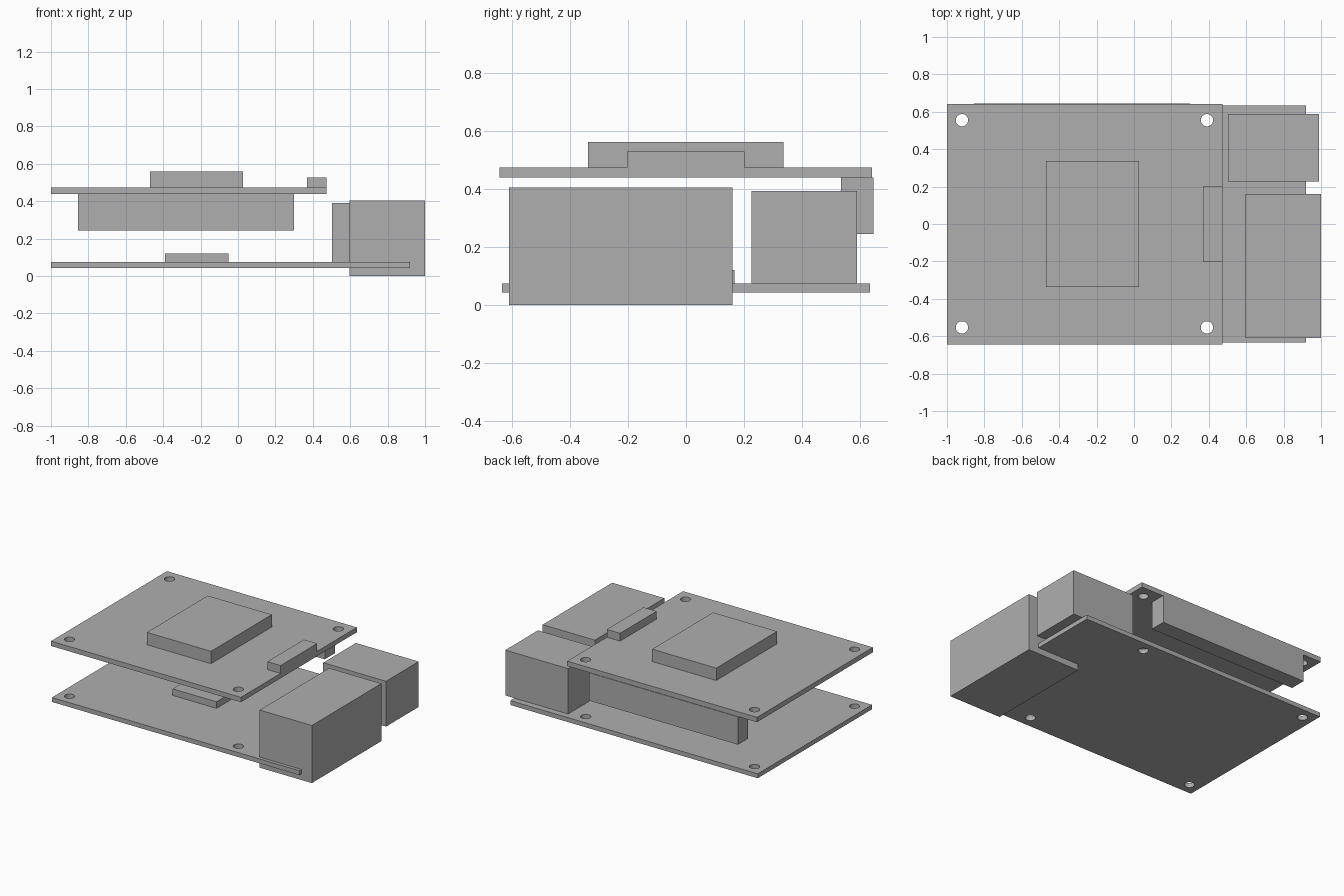
import bpy
import bmesh
from mathutils import Matrix, Vector

if "Cube" in bpy.data.objects:
    bpy.data.objects.remove(bpy.data.objects["Cube"], do_unlink=True)

grey = bpy.data.materials.new("plain grey")
grey.use_nodes = True
grey.diffuse_color = (0.43, 0.43, 0.43, 1)
grey.node_tree.nodes["Principled BSDF"].inputs["Base Color"].default_value = grey.diffuse_color


def add_object(name, bm):
    mesh = bpy.data.meshes.new(name)
    bm.to_mesh(mesh)
    bm.free()
    mesh.materials.append(grey)
    obj = bpy.data.objects.new(name, mesh)
    bpy.context.collection.objects.link(obj)
    return obj


def box(name, x, y, z):
    """Block spanning the given (low, high) ranges."""
    low, high = (Vector(corner) for corner in zip(x, y, z))
    bm = bmesh.new()
    place = Matrix.Translation((low + high) / 2) @ Matrix.Diagonal((high - low).to_4d())
    place[3][3] = 1
    bmesh.ops.create_cube(bm, size=1, matrix=place)
    return add_object(name, bm)


def board(name, x, y, z):
    """Thin plate with four round mounting holes."""
    plate = box(name, x, y, z)
    bm = bmesh.new()
    for hx in (-0.92, 0.39):
        for hy in (-0.553, 0.555):
            bmesh.ops.create_cone(bm, cap_ends=True, segments=32,
                                  radius1=0.033, radius2=0.033, depth=0.2,
                                  matrix=Matrix.Translation((hx, hy, sum(z) / 2)))
    cutter = add_object("hole_cutter", bm)
    cutter.hide_render = True
    cut = plate.modifiers.new("mounting holes", "BOOLEAN")
    cut.operation = "DIFFERENCE"
    cut.solver = "EXACT"
    cut.object = cutter
    bpy.ops.object.select_all(action="DESELECT")
    plate.select_set(True)
    bpy.context.view_layer.objects.active = plate
    bpy.ops.object.modifier_apply(modifier=cut.name)
    bpy.data.objects.remove(cutter, do_unlink=True)
    bpy.ops.object.shade_smooth_by_angle()


# Lower board with its chip and the two tall ports on the +x edge
board("lower_board", (-1, 0.92), (-0.633, 0.633), (0.043, 0.074))
box("lower_chip", (-0.39, -0.05), (-0.167, 0.167), (0.074, 0.12))
box("large_port", (0.595, 1), (-0.61, 0.16), (0, 0.404))
box("small_port", (0.503, 0.99), (0.226, 0.588), (0.074, 0.392))

# Upper board with a chip and connector on top, and a pin header hanging below
board("upper_board", (-1, 0.473), (-0.643, 0.641), (0.439, 0.473))
box("upper_chip", (-0.47, 0.027), (-0.338, 0.336), (0.473, 0.56))
box("edge_connector", (0.37, 0.473), (-0.204, 0.202), (0.473, 0.528))
box("pin_header", (-0.855, 0.3), (0.533, 0.645), (0.244, 0.439))
